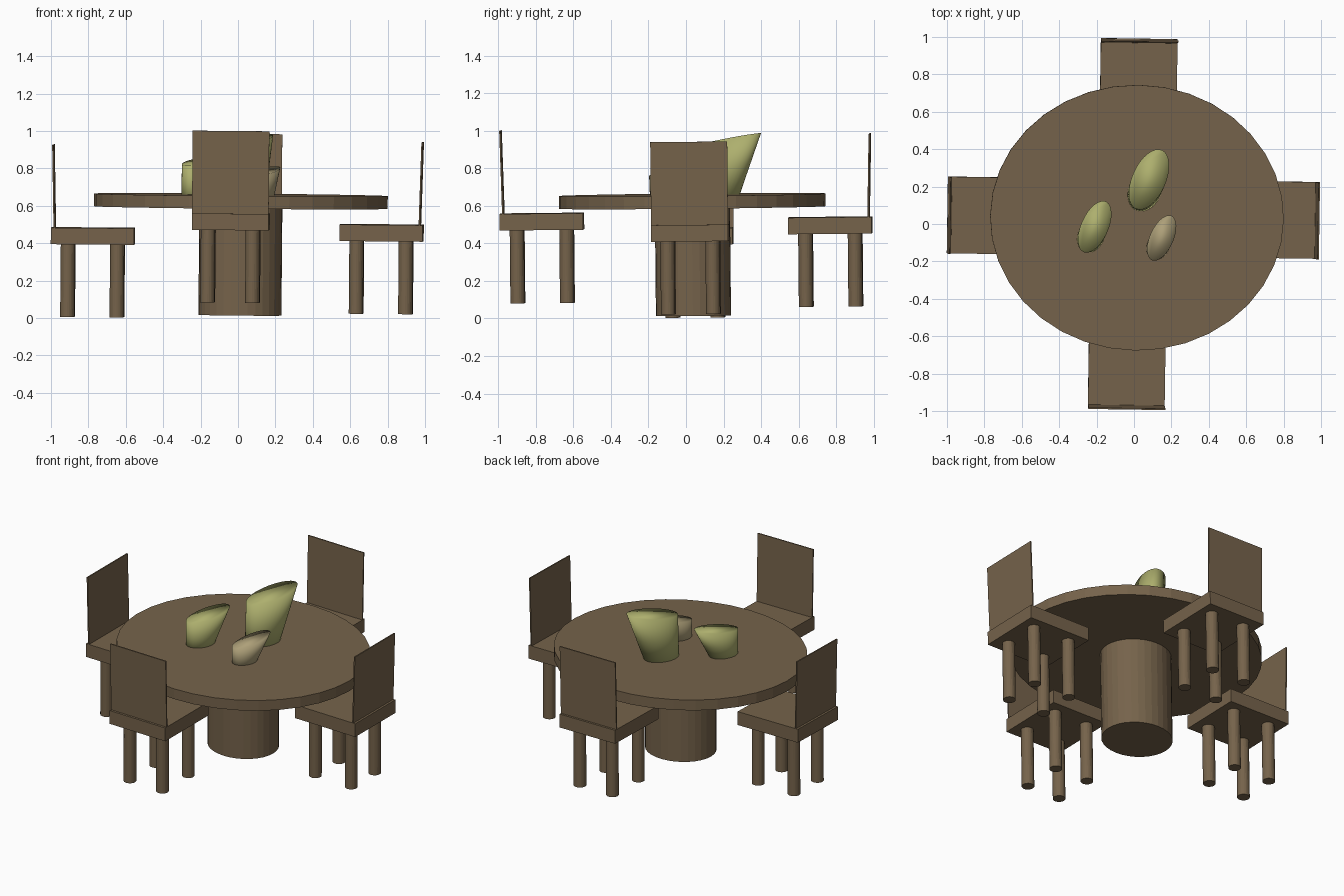
import bpy, bmesh, math
from mathutils import Matrix, Vector

if "Cube" in bpy.data.objects:
    bpy.data.objects.remove(bpy.data.objects["Cube"], do_unlink=True)


def material(name, rgb):
    m = bpy.data.materials.new(name)
    m.use_nodes = True
    m.diffuse_color = (*rgb, 1)
    m.node_tree.nodes["Principled BSDF"].inputs["Base Color"].default_value = (*rgb, 1)
    return m


WOOD = material("brown wood", (0.18, 0.125, 0.07))
GREEN = material("olive green", (0.42, 0.43, 0.155))
TAN = material("tan", (0.42, 0.35, 0.19))
# The whole set leans very slightly
TILT = Matrix.Rotation(0.01, 4, 'X') @ Matrix.Rotation(0.009, 4, 'Y') @ Matrix.Rotation(-0.015, 4, 'Z')


def finish(name, bm, mat, matrix=Matrix(), smooth=False):
    bmesh.ops.recalc_face_normals(bm, faces=bm.faces)
    me = bpy.data.meshes.new(name)
    bm.to_mesh(me)
    bm.free()
    me.transform(matrix)
    me.materials.append(mat)
    for p in me.polygons:
        p.use_smooth = smooth
    ob = bpy.data.objects.new(name, me)
    bpy.context.collection.objects.link(ob)
    return ob


def box(name, size, loc, matrix, lean=0):
    bm = bmesh.new()
    bmesh.ops.create_cube(bm, size=1)
    local = Matrix.Translation(loc) @ Matrix.Rotation(lean, 4, 'X') @ Matrix.Diagonal((*size, 1))
    return finish(name, bm, WOOD, matrix @ local)


def cylinder(name, rx, ry, height, loc, matrix, sides=32):
    bm = bmesh.new()
    bmesh.ops.create_cone(bm, cap_ends=True, segments=sides, radius1=1, radius2=1, depth=1)
    local = Matrix.Translation(loc) @ Matrix.Diagonal((rx, ry, height, 1))
    return finish(name, bm, WOOD, matrix @ local)


# Table
table = Matrix.Translation((0.01, 0.04, 0)) @ TILT
cylinder("table_top", 0.785, 0.71, 0.068, (0, 0, 0.625), table, 36)
cylinder("table_pedestal", 0.222, 0.2, 0.58, (0, 0, 0.305), table)


# Chairs: local -y is the outer side, which carries the backrest
def chair(name, centre, turn, seat_top):
    m = Matrix.Translation((*centre, seat_top)) @ TILT @ Matrix.Rotation(turn, 4, 'Z')
    box(name + "_seat", (0.41, 0.445, 0.088), (0, 0, -0.044), m)
    box(name + "_backrest", (0.41, 0.008, 0.445), (0, -0.21, 0.22), m, 0.025)
    for side in (-1, 1):
        for end in (-1, 1):
            cylinder(f"{name}_leg", 0.038, 0.038, 0.39, (side * 0.12, end * 0.132, -0.282), m, 24)


chair("front_chair", (-0.038, -0.768), 0, 0.56)
chair("left_chair", (0.768, 0.022), math.pi / 2, 0.5)
chair("back_chair", (0.025, 0.768), math.pi, 0.54)
chair("right_chair", (-0.775, 0.045), -math.pi / 2, 0.483)


# Leaning vases: an oval foot lofted to a longer, sloping oval top
def vase(name, mat, foot, foot_radii, top, top_radii, low, high, sides=32):
    bm = bmesh.new()
    turn = Matrix.Rotation(math.radians(66), 3, 'Z')
    rings = []
    for t in (0, 0.5, 1):
        centre = Vector(foot).lerp(Vector(top), t)
        a, b = Vector(foot_radii).lerp(Vector(top_radii), t)
        ring = []
        for i in range(sides):
            ang = math.tau * i / sides
            rim = (low + high) / 2 + (high - low) / 2 * math.cos(ang)
            p = turn @ Vector((a * math.cos(ang), b * math.sin(ang), 0))
            ring.append(bm.verts.new((centre.x + p.x, centre.y + p.y, 0.63 + (rim - 0.63) * t)))
        rings.append(ring)
    for lower, upper in zip(rings, rings[1:]):
        for i in range(sides):
            j = (i + 1) % sides
            bm.faces.new((lower[i], lower[j], upper[j], upper[i]))
    bm.faces.new(rings[0][::-1])
    bm.faces.new(rings[-1])
    finish(name, bm, mat, smooth=True)


vase("large_vase", GREEN, (0.055, 0.172), (0.108, 0.086), (0.08, 0.238), (0.172, 0.09), 0.925, 0.987)
vase("medium_vase", GREEN, (-0.232, -0.07), (0.085, 0.07), (-0.21, -0.015), (0.148, 0.073), 0.815, 0.862)
vase("small_vase", TAN, (0.127, -0.122), (0.072, 0.06), (0.148, -0.075), (0.13, 0.063), 0.76, 0.812)
